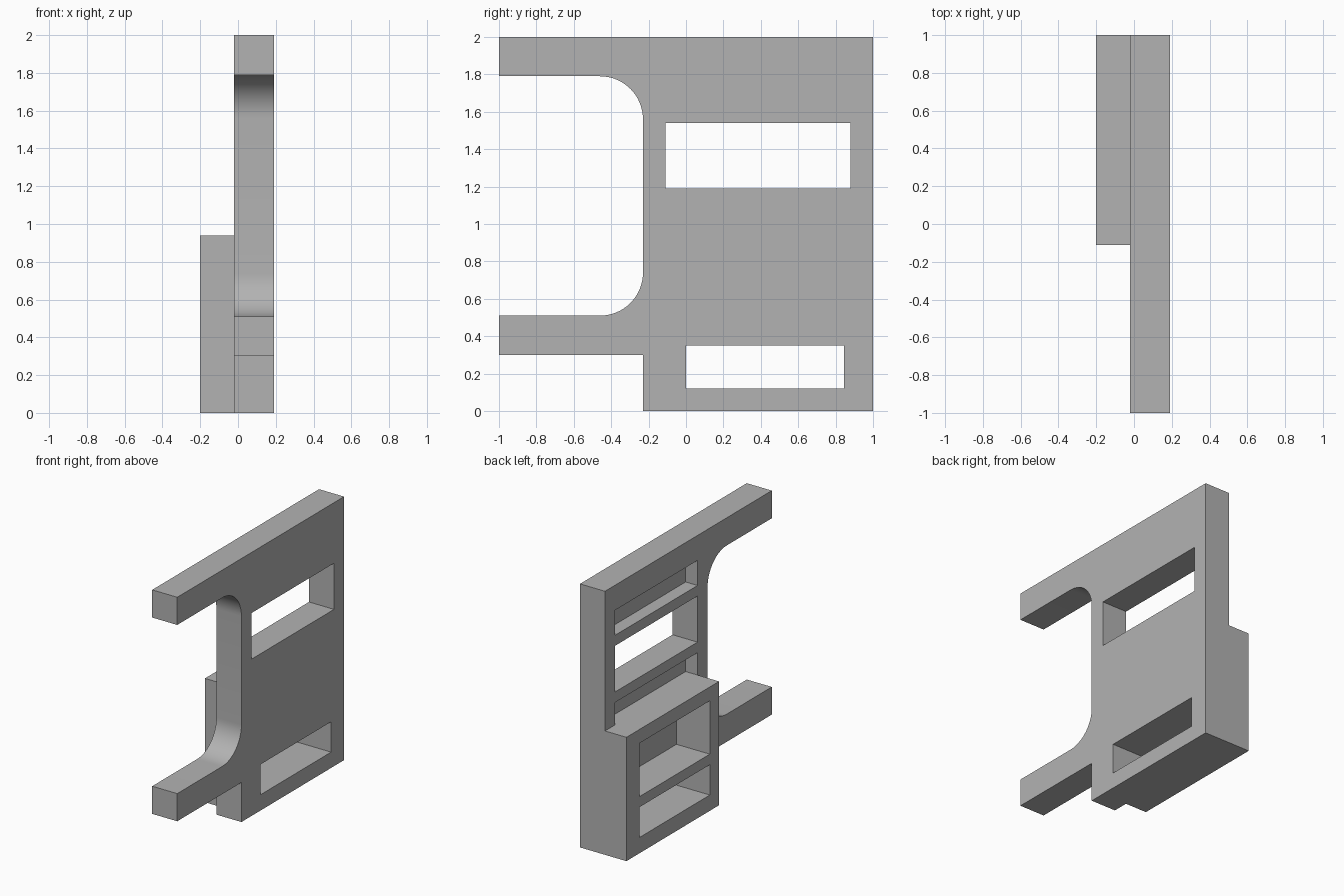
import bpy, bmesh, math
from mathutils import Vector

if "Cube" in bpy.data.objects:
    bpy.data.objects.remove(bpy.data.objects["Cube"])

grey = bpy.data.materials.new("plain grey")
grey.use_nodes = True
colour = (0.45, 0.45, 0.45, 1)
grey.diffuse_color = colour
grey.node_tree.nodes["Principled BSDF"].inputs["Base Color"].default_value = colour

FRONT, BACK = -1.0, 1.0
INNER, OUTER, BLOCK = -0.02, 0.19, -0.20    # x of plate faces and raised block face
POCKET_FLOOR = 0.08


def prism(name, outline, x0, x1):
    """Extrude a (y, z) outline from x0 to x1."""
    bm = bmesh.new()
    face = bm.faces.new([bm.verts.new((x0, y, z)) for y, z in outline])
    moved = bmesh.ops.extrude_face_region(bm, geom=[face])["geom"]
    bmesh.ops.translate(bm, vec=Vector((x1 - x0, 0, 0)),
                        verts=[v for v in moved if isinstance(v, bmesh.types.BMVert)])
    bmesh.ops.recalc_face_normals(bm, faces=bm.faces)
    mesh = bpy.data.meshes.new(name)
    bm.to_mesh(mesh)
    bm.free()
    mesh.materials.append(grey)
    obj = bpy.data.objects.new(name, mesh)
    bpy.context.collection.objects.link(obj)
    return obj


def box(name, x0, x1, y0, y1, z0, z1):
    return prism(name, [(y0, z0), (y1, z0), (y1, z1), (y0, z1)], x0, x1)


def arc(cy, cz, r, start, end, steps=16):
    angles = [math.radians(start + (end - start) * i / steps) for i in range(steps + 1)]
    return [(cy + r * math.cos(a), cz + r * math.sin(a)) for a in angles]


def combine(target, tool, operation):
    """Apply a boolean and remove its helper."""
    mod = target.modifiers.new(operation, "BOOLEAN")
    mod.operation, mod.object, mod.solver = operation, tool, "EXACT"
    tool.hide_render = True
    bpy.context.view_layer.objects.active = target
    bpy.ops.object.modifier_apply(modifier=mod.name)
    bpy.data.objects.remove(tool)


# Main plate with two forward arms and rounded inner corners
web, radius = -0.23, 0.23
outline = [(web, 0), (BACK, 0), (BACK, 2), (FRONT, 2), (FRONT, 1.79)]
outline += arc(web - radius, 1.79 - radius, radius, 90, 0)
outline += arc(web - radius, 0.51 + radius, radius, 0, -90)
outline += [(FRONT, 0.51), (FRONT, 0.30), (web, 0.30)]
plate = prism("forked_plate", outline, INNER, OUTER)

# Raised lower block on the right side
combine(plate, box("raised_block", BLOCK, INNER, -0.11, BACK, 0, 0.94), "UNION")

# Openings: (name, x range, y range, z range)
for name, x0, x1, y0, y1, z0, z1 in [
    ("top_pocket", -0.1, POCKET_FLOOR, -0.11, 0.88, 1.62, 1.81),
    ("upper_window", -0.1, 0.3, -0.11, 0.88, 1.19, 1.54),
    ("middle_pocket", -0.3, POCKET_FLOOR, -0.11, 0.88, 0.94, 1.11),
    ("block_pocket", -0.3, POCKET_FLOOR, 0, 0.845, 0.43, 0.835),
    ("lower_window", -0.3, 0.3, 0, 0.845, 0.12, 0.35),
]:
    combine(plate, box(name, x0, x1, y0, y1, z0, z1), "DIFFERENCE")

# Smooth only the rounded corners
bpy.ops.object.select_all(action="DESELECT")
plate.select_set(True)
bpy.context.view_layer.objects.active = plate
bpy.ops.object.shade_smooth_by_angle(angle=math.radians(30))
